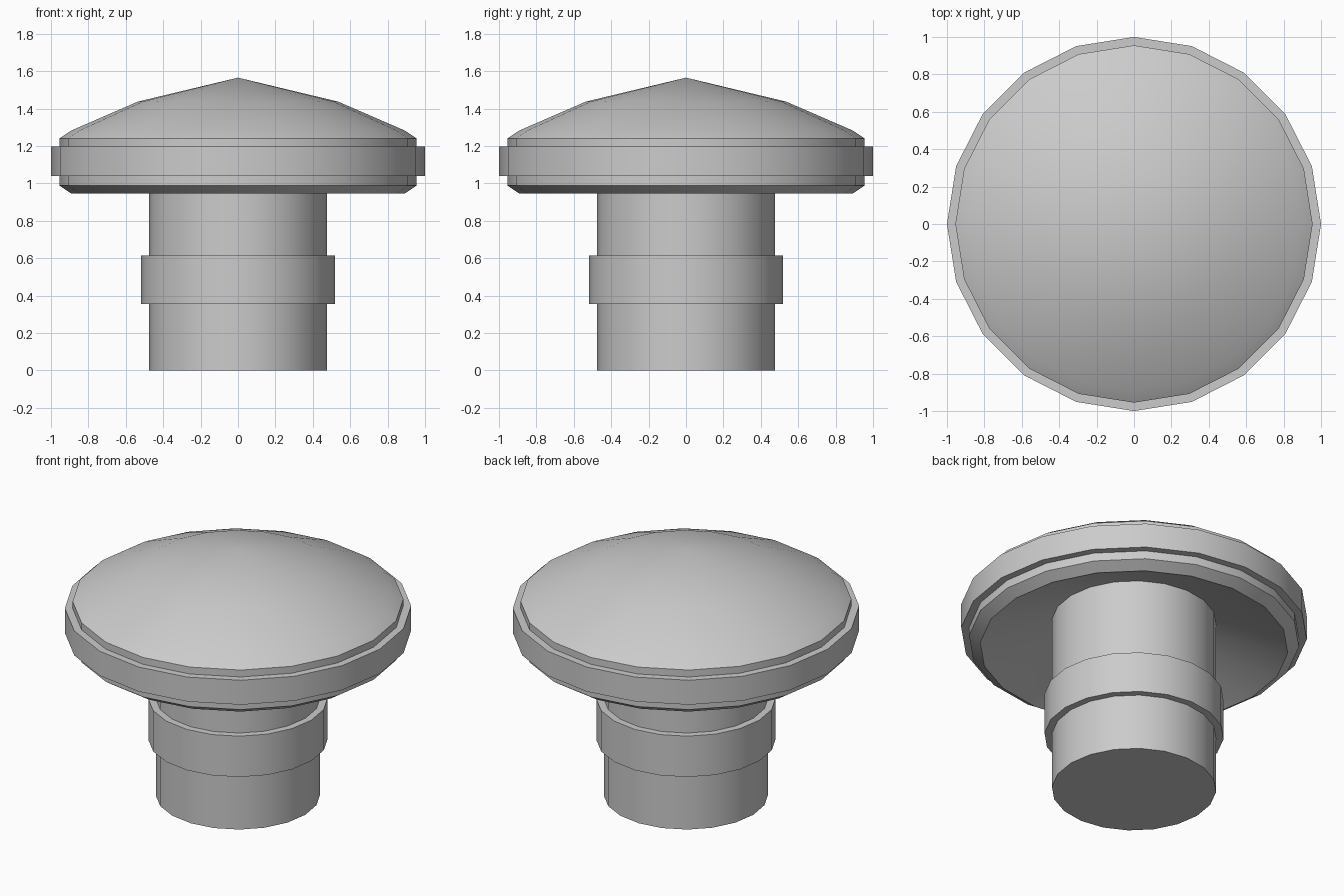
import bpy, bmesh, math

if "Cube" in bpy.data.objects:
    bpy.data.objects.remove(bpy.data.objects["Cube"])

SIDES = 20


def lathe(name, profile, closed=False):
    """Revolve (radius, z) points around z; radius 0 becomes a pole."""
    bm = bmesh.new()
    rings = []
    for r, z in profile:
        if r == 0:
            rings.append([bm.verts.new((0, 0, z))] * SIDES)
        else:
            rings.append([bm.verts.new((r * math.cos(2 * math.pi * i / SIDES),
                                        r * math.sin(2 * math.pi * i / SIDES), z))
                          for i in range(SIDES)])
    pairs = list(zip(rings, rings[1:]))
    if closed:
        pairs.append((rings[-1], rings[0]))
    for a, b in pairs:
        for i in range(SIDES):
            j = (i + 1) % SIDES
            bm.faces.new(dict.fromkeys((a[i], a[j], b[j], b[i])))
    bmesh.ops.recalc_face_normals(bm, faces=bm.faces)
    mesh = bpy.data.meshes.new(name)
    bm.to_mesh(mesh)
    bm.free()
    obj = bpy.data.objects.new(name, mesh)
    bpy.context.collection.objects.link(obj)
    bpy.ops.object.select_all(action='DESELECT')
    obj.select_set(True)
    bpy.context.view_layer.objects.active = obj
    bpy.ops.object.shade_smooth_by_angle(angle=math.radians(30))
    return obj


def band(name, inner, outer, z0, z1):
    return lathe(name, [(inner, z0), (outer, z0), (outer, z1), (inner, z1)], closed=True)


# Stem, running up into the hollow of the cap
lathe("stem", [(0, 0), (0.475, 0), (0.475, 1.2), (0, 1.2)])

# Collar around the stem
band("stem_collar", 0.47, 0.518, 0.355, 0.615)

# Domed cap with chamfered rim and hollow underside
lathe("cap", [(0, 1.565), (0.535, 1.437), (0.89, 1.283), (0.955, 1.24),
              (0.955, 0.988), (0.89, 0.945), (0.45, 1.127), (0, 1.235)])

# Raised band around the cap rim
band("cap_band", 0.945, 1.0, 1.04, 1.196)
